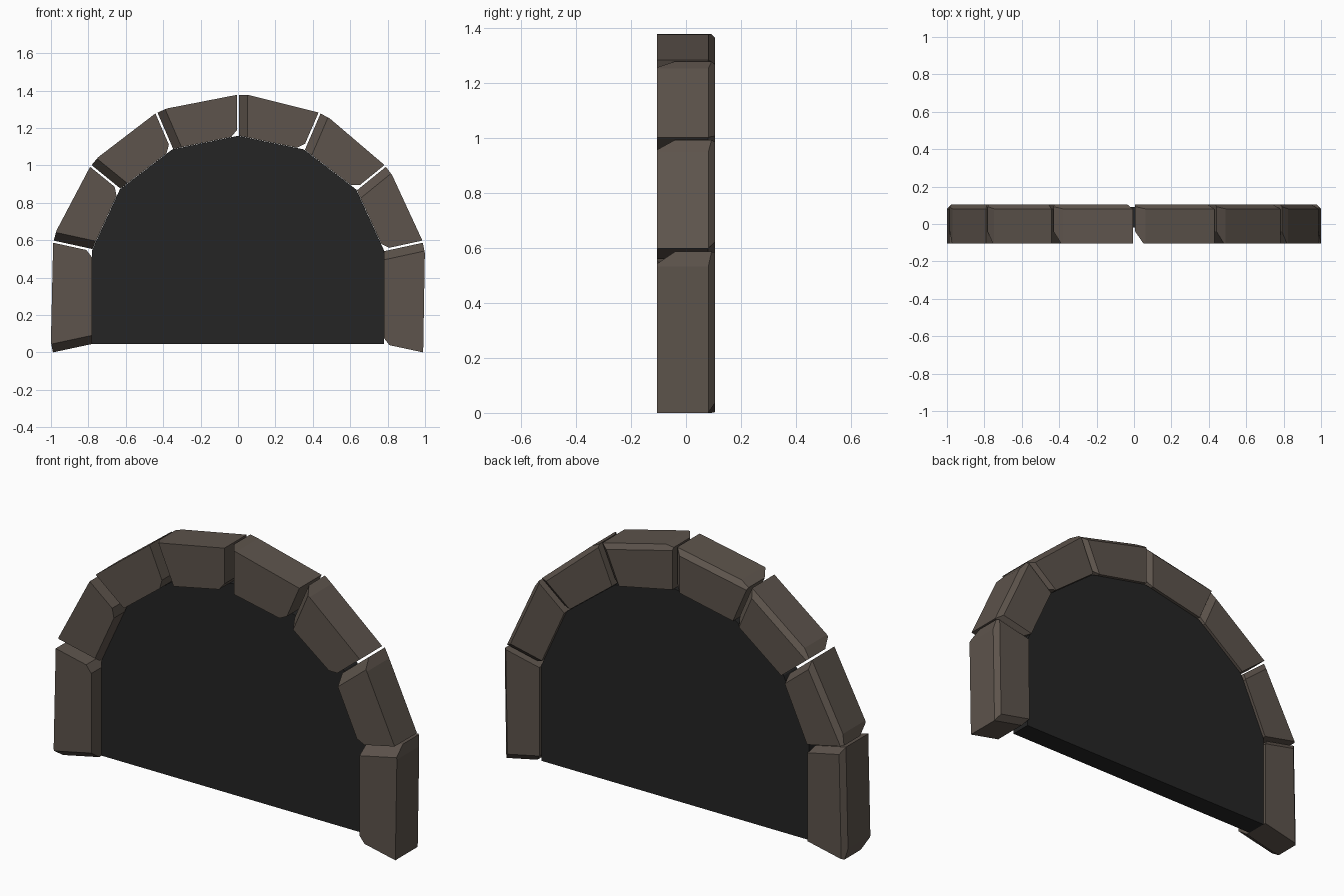
import bpy, bmesh
from mathutils import Vector

if "Cube" in bpy.data.objects:
    bpy.data.objects.remove(bpy.data.objects["Cube"])

HALF = 0.105   # half depth of the stones
GAP = 0.006    # half width of the joints


def material(name, color):
    m = bpy.data.materials.new(name)
    m.diffuse_color = color
    m.use_nodes = True
    m.node_tree.nodes["Principled BSDF"].inputs["Base Color"].default_value = m.diffuse_color
    return m


stone_mat = material("brown_stone", (0.11, 0.088, 0.072, 1))
dark_mat = material("dark_opening", (0.018, 0.018, 0.018, 1))


def prism(pts, y0, y1):
    bm = bmesh.new()
    face = bm.faces.new([bm.verts.new((x, y0, z)) for x, z in pts])
    ext = bmesh.ops.extrude_face_region(bm, geom=[face])
    verts = [v for v in ext["geom"] if isinstance(v, bmesh.types.BMVert)]
    bmesh.ops.translate(bm, verts=verts, vec=(0, y1 - y0, 0))
    return bm


def finish(bm, name, mat):
    bmesh.ops.recalc_face_normals(bm, faces=bm.faces)
    me = bpy.data.meshes.new(name)
    bm.to_mesh(me)
    bm.free()
    me.materials.append(mat)
    bpy.context.collection.objects.link(bpy.data.objects.new(name, me))


def bevel_cut(bm, p, n1, a, n2, b):
    """Slice off the edge through p where faces n1 and n2 meet."""
    n = n1 / a + n2 / b
    geom = bm.verts[:] + bm.edges[:] + bm.faces[:]
    res = bmesh.ops.bisect_plane(bm, geom=geom, dist=1e-5, plane_co=p - n / n.dot(n),
                                 plane_no=n, clear_outer=True)
    edges = [e for e in res["geom_cut"] if isinstance(e, bmesh.types.BMEdge)]
    bmesh.ops.edgeloop_fill(bm, edges=edges)


# Joints of the arch (outer point, inner point), left half then mirrored
left = [((-0.99, 0.0), (-0.78, 0.045)), ((-0.987, 0.592), (-0.78, 0.547)),
        ((-0.787, 0.997), (-0.632, 0.871)), ((-0.436, 1.28), (-0.352, 1.085)),
        ((0.0, 1.377), (0.0, 1.158))]
flip = lambda p: (-p[0], p[1])
joints = left + [(flip(o), flip(i)) for o, i in reversed(left[:-1])]

front, back = Vector((0, -1, 0)), Vector((0, 1, 0))
for k in range(len(joints) - 1):
    (os_, is_), (oe, ie) = [[Vector((p[0], 0, p[1])) for p in j] for j in joints[k:k + 2]]
    rs, re_ = (os_ - is_).normalized(), (oe - ie).normalized()
    n_start = rs.cross(back)
    if n_start.dot(oe - os_) > 0:
        n_start = -n_start
    n_end = re_.cross(back)
    if n_end.dot(oe - os_) < 0:
        n_end = -n_end
    g0 = 0 if k == 0 else GAP
    g1 = 0 if k == len(joints) - 2 else GAP
    os_, is_ = os_ - n_start * g0 + rs * 0.012, is_ - n_start * g0
    oe, ie = oe - n_end * g1, ie - n_end * g1
    bm = prism([(v.x, v.z) for v in (os_, oe, ie, is_)], -HALF, HALF)
    t = (oe - os_).normalized()
    n_out = t.cross(back)
    if n_out.dot(rs) < 0:
        n_out = -n_out
    # Chipped edges, the same on every stone
    bevel_cut(bm, os_, n_out, 0.012, n_start, 0.055)
    bevel_cut(bm, ie, -n_out, 0.03, n_end, 0.03)
    bevel_cut(bm, is_ + front * HALF, front, 0.065, n_start, 0.045)
    bevel_cut(bm, oe + back * HALF, back, 0.024, n_out, 0.024)
    bevel_cut(bm, ie + back * HALF, back, 0.025, n_end, 0.03)
    finish(bm, f"arch_stone_{k + 1}", stone_mat)

# Dark panel filling the opening
finish(prism([i for o, i in joints], -0.02, 0.09), "opening_panel", dark_mat)
